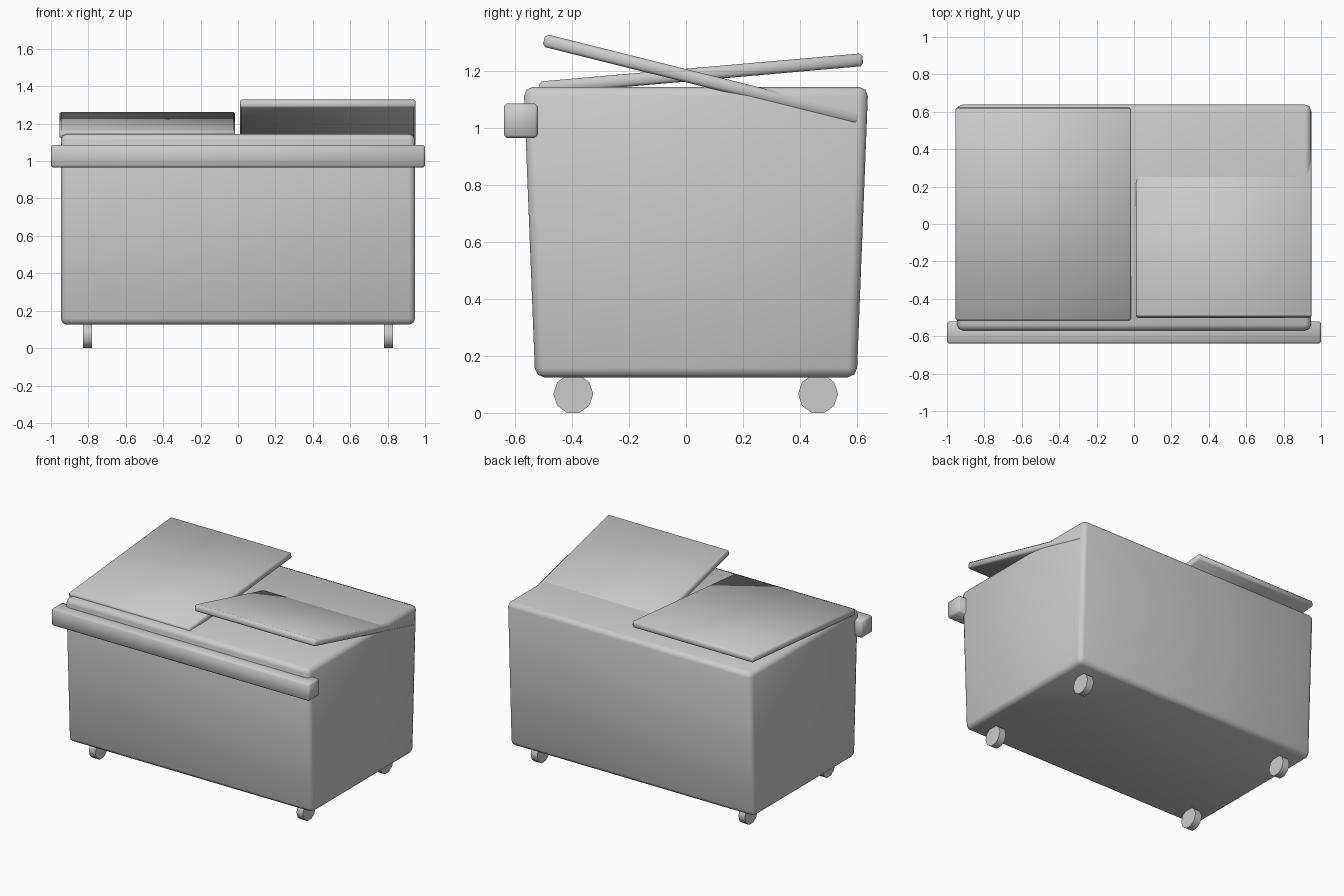
import bpy, bmesh
from math import radians, pi
from mathutils import Matrix, Vector

if "Cube" in bpy.data.objects:
    bpy.data.objects.remove(bpy.data.objects["Cube"])


def finish(name, bm, bevel=0.0, segments=1):
    """Bevel all edges, make the object and shade it smooth by angle."""
    if bevel:
        bmesh.ops.bevel(bm, geom=bm.edges[:], offset=bevel, segments=segments,
                        profile=0.5, affect='EDGES')
    bmesh.ops.recalc_face_normals(bm, faces=bm.faces[:])
    mesh = bpy.data.meshes.new(name)
    bm.to_mesh(mesh)
    bm.free()
    obj = bpy.data.objects.new(name, mesh)
    bpy.context.collection.objects.link(obj)
    bpy.ops.object.select_all(action='DESELECT')
    obj.select_set(True)
    bpy.context.view_layer.objects.active = obj
    bpy.ops.object.shade_smooth_by_angle(angle=radians(50))
    return obj


def box(name, size, center, tilt=0.0, bevel=0.01):
    bm = bmesh.new()
    bmesh.ops.create_cube(bm, size=1)
    bmesh.ops.scale(bm, vec=Vector(size), verts=bm.verts)
    obj = finish(name, bm, bevel)
    obj.location = center
    obj.rotation_euler.x = radians(tilt)
    return obj


# Tapered bin body: side profile (y, z) extruded along x
profile = [(-0.53, 0.125), (0.60, 0.125), (0.64, 1.145), (-0.57, 1.145)]
bm = bmesh.new()
face = bm.faces.new([bm.verts.new((-0.947, y, z)) for y, z in profile])
new = bmesh.ops.extrude_face_region(bm, geom=[face])["geom"]
bmesh.ops.translate(bm, vec=(1.894, 0, 0),
                    verts=[v for v in new if isinstance(v, bmesh.types.BMVert)])
finish("bin_body", bm, 0.032, 2)

# Front lifting bar
box("front_bar", (2.0, 0.12, 0.12), (0, -0.58, 1.026))

# Two loose lids, tilted in opposite directions
box("left_lid", (0.94, 1.14, 0.045), (-0.485, 0.053, 1.191), tilt=5)
box("right_lid", (0.94, 1.14, 0.045), (0.48, 0.054, 1.171), tilt=-14)

# Four ten-sided wheels with axles along x
for side, x in (("left", -0.805), ("right", 0.805)):
    for end, y in (("front", -0.396), ("back", 0.464)):
        bm = bmesh.new()
        bmesh.ops.create_cone(bm, cap_ends=True, segments=10, radius1=0.07,
                              radius2=0.07, depth=0.05)
        # vertices point along y so a flat side rests on the ground
        turn = Matrix.Rotation(pi / 2, 4, 'Y')
        bmesh.ops.rotate(bm, matrix=turn, verts=bm.verts)
        lowest = min(v.co.z for v in bm.verts)
        if lowest < -0.069:
            bmesh.ops.rotate(bm, matrix=Matrix.Rotation(radians(18), 4, 'X'), verts=bm.verts)
            lowest = min(v.co.z for v in bm.verts)
        wheel = finish(f"{end}_{side}_wheel", bm)
        wheel.location = (x, y, -lowest)
